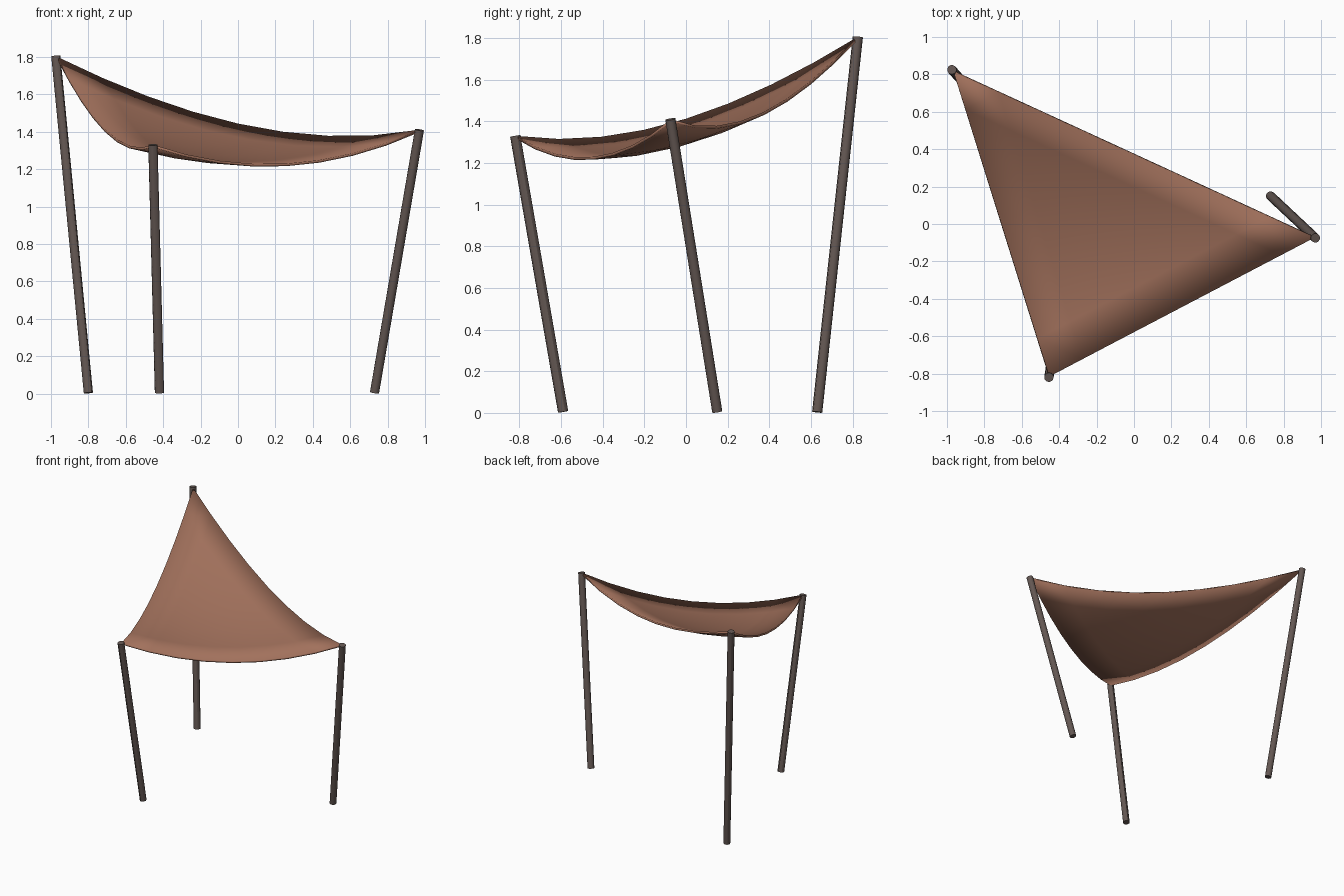
import bpy, bmesh
from mathutils import Vector

if "Cube" in bpy.data.objects:
    bpy.data.objects.remove(bpy.data.objects["Cube"])


def material(name, color):
    m = bpy.data.materials.new(name)
    m.diffuse_color = (*color, 1)
    m.use_nodes = True
    m.node_tree.nodes["Principled BSDF"].inputs["Base Color"].default_value = m.diffuse_color
    return m


CLOTH = material("brown_cloth", (0.36, 0.165, 0.107))
WOOD = material("dark_wood", (0.125, 0.095, 0.085))


def finish(ob, mat):
    ob.data.materials.append(mat)
    bpy.context.view_layer.objects.active = ob
    ob.select_set(True)
    bpy.ops.object.shade_smooth_by_angle()
    ob.select_set(False)


# Leaning poles
def pole(name, foot, top, radius=0.025):
    foot, top = Vector(foot), Vector(top)
    axis = top - foot
    bpy.ops.mesh.primitive_cylinder_add(vertices=12, radius=radius, depth=axis.length,
                                        location=(foot + top) / 2)
    ob = bpy.context.object
    ob.name = name
    ob.rotation_euler = axis.to_track_quat('Z', 'Y').to_euler()
    finish(ob, WOOD)


pole("back_left_pole", (-0.80, 0.63, 0.004), (-0.974, 0.825, 1.805))
pole("right_pole", (0.73, 0.15, 0.006), (0.97, -0.075, 1.41))
pole("front_left_pole", (-0.42, -0.59, 0.005), (-0.455, -0.82, 1.33))

# Sagging triangular sail on a barycentric grid
A, B, C = Vector((-0.965, 0.815, 1.80)), Vector((0.965, -0.073, 1.41)), Vector((-0.452, -0.815, 1.33))
N = 8
bm = bmesh.new()
grid = {}
for i in range(N + 1):
    for j in range(N + 1 - i):
        a, b = i / N, j / N
        c = 1 - a - b
        sag = a * b * (0.73 - 0.17 * a) + a * c * (0.69 - 0.16 * a) + b * c * 0.56
        grid[i, j] = bm.verts.new(A * a + B * b + C * c - Vector((0, 0, sag)))
for i in range(N):
    for j in range(N - i):
        bm.faces.new((grid[i, j], grid[i, j + 1], grid[i + 1, j]))
        if i + j < N - 1:
            bm.faces.new((grid[i + 1, j], grid[i, j + 1], grid[i + 1, j + 1]))
mesh = bpy.data.meshes.new("sail")
bm.to_mesh(mesh)
bm.free()
sail = bpy.data.objects.new("sail", mesh)
bpy.context.collection.objects.link(sail)
finish(sail, CLOTH)
thick = sail.modifiers.new("thickness", 'SOLIDIFY')
thick.thickness = 0.014
bpy.context.view_layer.objects.active = sail
bpy.ops.object.modifier_move_to_index(modifier="thickness", index=0)
